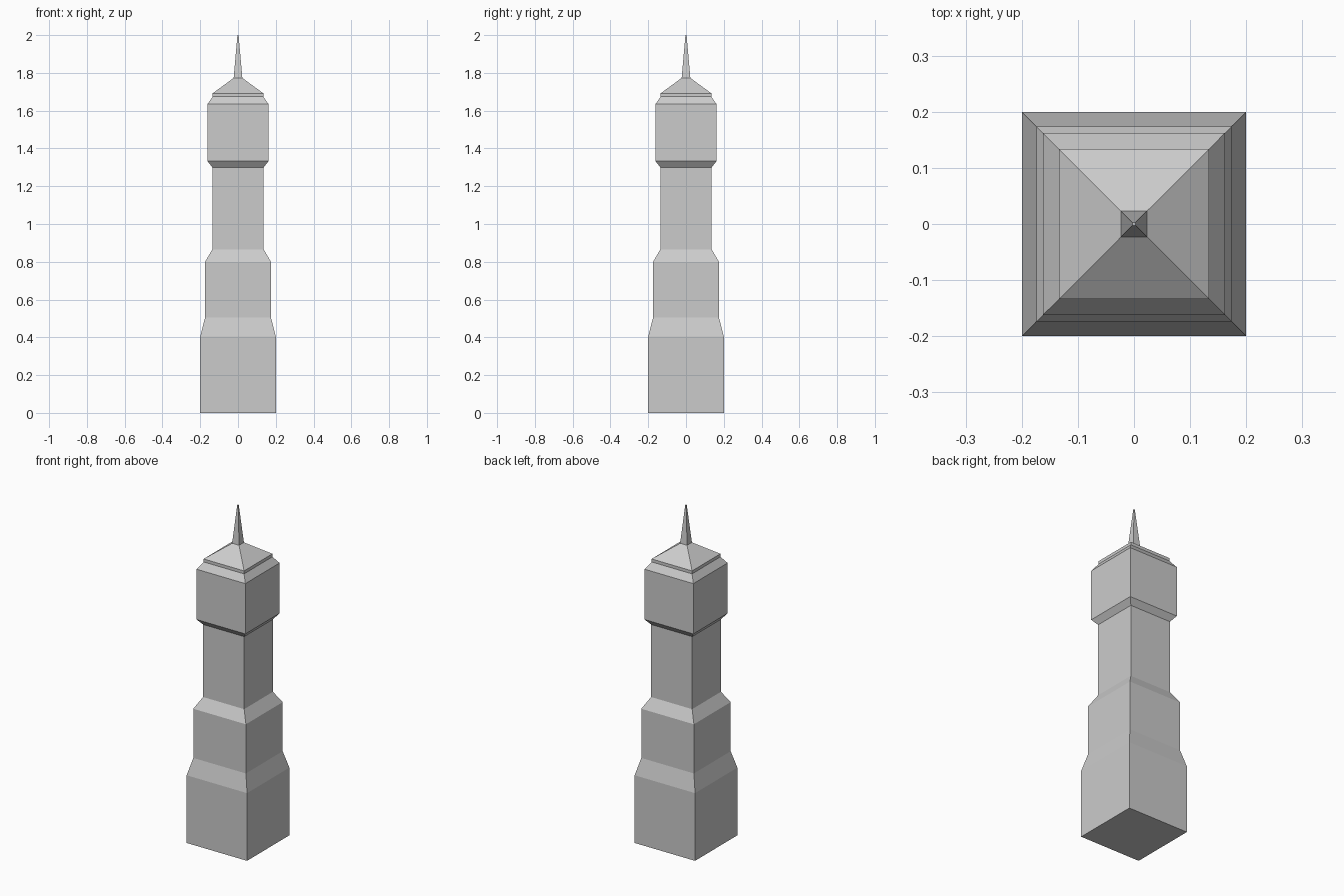
import bpy, bmesh

if "Cube" in bpy.data.objects:
    bpy.data.objects.remove(bpy.data.objects["Cube"])


def square_loft(name, profile, cap_bottom=False, cap_top=False):
    """Stack square rings given as (half width, height) and skin them."""
    bm = bmesh.new()
    rings = []
    for h, z in profile:
        corners = ((-h, -h), (h, -h), (h, h), (-h, h))
        rings.append([bm.verts.new((x, y, z)) for x, y in corners])
    for low, high in zip(rings, rings[1:]):
        for i in range(4):
            j = (i + 1) % 4
            bm.faces.new((low[i], low[j], high[j], high[i]))
    if cap_bottom:
        bm.faces.new(rings[0][::-1])
    if cap_top:
        bm.faces.new(rings[-1])
    mesh = bpy.data.meshes.new(name)
    bm.to_mesh(mesh)
    bm.free()
    obj = bpy.data.objects.new(name, mesh)
    bpy.context.collection.objects.link(obj)
    return obj


# Stepped base with two sloped shoulders
square_loft("tower_base", [(0.20, 0), (0.20, 0.405), (0.174, 0.506),
                           (0.174, 0.80), (0.136, 0.866)], cap_bottom=True)

# Slim shaft
square_loft("shaft", [(0.136, 0.866), (0.136, 1.30)])

# Overhanging clock stage with chamfered top
square_loft("upper_stage", [(0.136, 1.30), (0.162, 1.333),
                            (0.162, 1.634), (0.134, 1.674)])

# Low pyramid roof with a short upright rim
square_loft("roof", [(0.134, 1.674), (0.134, 1.692), (0.023, 1.773)])

# Needle spire
square_loft("spire", [(0.023, 1.773), (0.003, 2.0)], cap_top=True)
